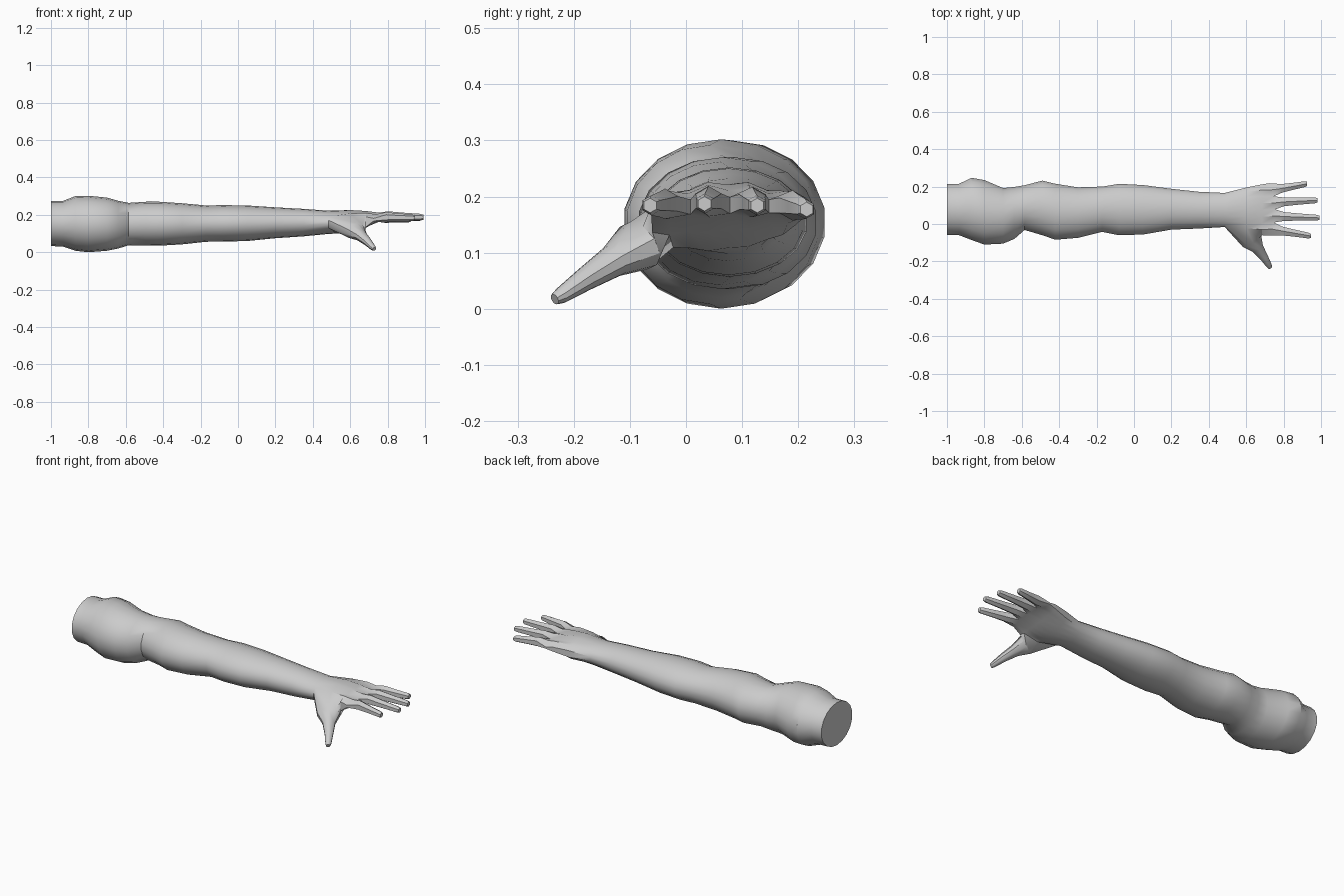
import bpy, bmesh
from math import cos, sin, pi, radians
from mathutils import Vector

if "Cube" in bpy.data.objects:
    bpy.data.objects.remove(bpy.data.objects["Cube"])

N = 18
bm = bmesh.new()

# Arm cross-sections: x, y min, y max, z min, z max
ARM = [
    (-1.0, -.06, .215, .033, .275), (-.935, -.06, .215, .03, .275),
    (-.87, -.085, .247, .008, .30), (-.80, -.11, .235, 0, .302),
    (-.70, -.105, .192, .008, .292), (-.64, -.08, .198, .02, .275),
    (-.585, -.032, .207, .037, .264), (-.49, -.06, .232, .036, .27),
    (-.42, -.084, .215, .035, .27), (-.30, -.074, .196, .042, .262),
    (-.17, -.042, .20, .056, .25), (-.08, -.06, .215, .057, .252),
    (.05, -.056, .208, .06, .25), (.20, -.03, .188, .075, .24),
    (.35, -.024, .172, .085, .232), (.485, -.016, .166, .098, .222),
]
# Palm sections: x, y min, y max, z top, z bottom (thumb side), z bottom (little side), blend to flat
PALM = [
    (.60, -.045, .195, .228, .075, .135, .5),
    (.685, -.06, .212, .222, .12, .155, .8),
    (.755, -.062, .218, .213, .16, .165, 1),
]


def add_ring(points):
    return [bm.verts.new(p) for p in points]


def skin(a, b, keep=lambda i: True):
    n = len(a)
    for i in range(n):
        if keep(i):
            j = (i + 1) % n
            bm.faces.new((a[i], a[j], b[j], b[i]))


def arm_ring(x, y0, y1, z0, z1):
    pts = []
    for j in range(N):
        t = pi - (j + .5) * 2 * pi / N
        pts.append((x, (y0 + y1) / 2 + (y1 - y0) / 2 * cos(t) / cos(pi / N),
                    (z0 + z1) / 2 + (z1 - z0) / 2 * sin(t)))
    return pts


def palm_ring(x, y0, y1, zt, zb0, zb1, f):
    pts = []
    for j, (_, ey, ez) in enumerate(arm_ring(x, y0, y1, (zb0 + zb1) / 2, zt)):
        i = j if j < 9 else 17 - j
        y = y0 + (y1 - y0) * i / 8
        groove = 0 if i % 2 else .014          # dips between knuckles
        if j < 9:
            z = zt - groove - .018 * ((i - 4) / 4) ** 2
        else:
            z = zb0 + (zb1 - zb0) * i / 8 + groove * .5
        xx = x - (.03 * ((i - 4) / 4) ** 2 if f == 1 else 0)
        pts.append((xx, ey + (y - ey) * f, ez + (z - ez) * f))
    return pts


# Arm and palm skin, leaving a hole on the thumb side
rings = [add_ring(arm_ring(*s)) for s in ARM] + [add_ring(palm_ring(*s)) for s in PALM]
bm.faces.new(rings[0])
wrist = len(ARM) - 1
for k in range(len(rings) - 1):
    hole = k in (wrist, wrist + 1)
    skin(rings[k], rings[k + 1], lambda i: not (hole and i in (16, 17, 0)))
A, M, B, K = rings[wrist:]
for j in (17, 0):
    bm.verts.remove(M[j])

# Fingers grown from the knuckle cells, six sides each: start y, z / tip x, y, z
FINGERS = [((-.03, .188), (.945, -.064, .184)), ((.042, .193), (.992, .033, .187)),
           ((.116, .192), (.982, .127, .184)), ((.183, .186), (.925, .215, .177))]
for k, ((y, z), tip) in enumerate(FINGERS):
    i = 2 * k
    last = [K[j] for j in (i, i + 1, i + 2, 15 - i, 16 - i, 17 - i)]
    start, end = Vector((.75, y, z)), Vector(tip)
    for t, r in ((.22, .027), (.55, .022), (.93, .018), (1, .013)):
        c = start.lerp(end, t)
        ring = add_ring([c + Vector((0, r * cos(radians(a)), r * sin(radians(a))))
                         for a in (150, 90, 30, -30, -90, -150)])
        # first angle lies toward -y, matching the cell order
        skin(last, ring)
        last = ring
    bm.faces.new(last)

# Thumb grown from the side hole
last = [A[16], A[17], A[0], A[1], M[1], B[1], B[0], B[17], B[16], M[16]]
d = Vector((.13, -.19, -.10)).normalized()
u = Vector((0, 0, 1)).cross(d).normalized()
v = d.cross(u)
for c, ru, rv in (((.628, -.085, .112), .062, .046), ((.660, -.128, .086), .034, .030),
                  ((.695, -.178, .054), .023, .022), ((.722, -.222, .024), .016, .015),
                  ((.729, -.234, .017), .011, .010)):
    ring = add_ring([Vector(c) + u * ru * cos(radians(-126 - 36 * q)) + v * rv * sin(radians(-126 - 36 * q))
                     for q in range(10)])
    skin(last, ring)
    last = ring
bm.faces.new(last)

bmesh.ops.recalc_face_normals(bm, faces=bm.faces)
mesh = bpy.data.meshes.new("arm_with_hand")
bm.to_mesh(mesh)
bm.free()
arm = bpy.data.objects.new("arm_with_hand", mesh)
bpy.context.collection.objects.link(arm)
bpy.context.view_layer.objects.active = arm
arm.select_set(True)
bpy.ops.object.shade_smooth_by_angle(angle=radians(35))
